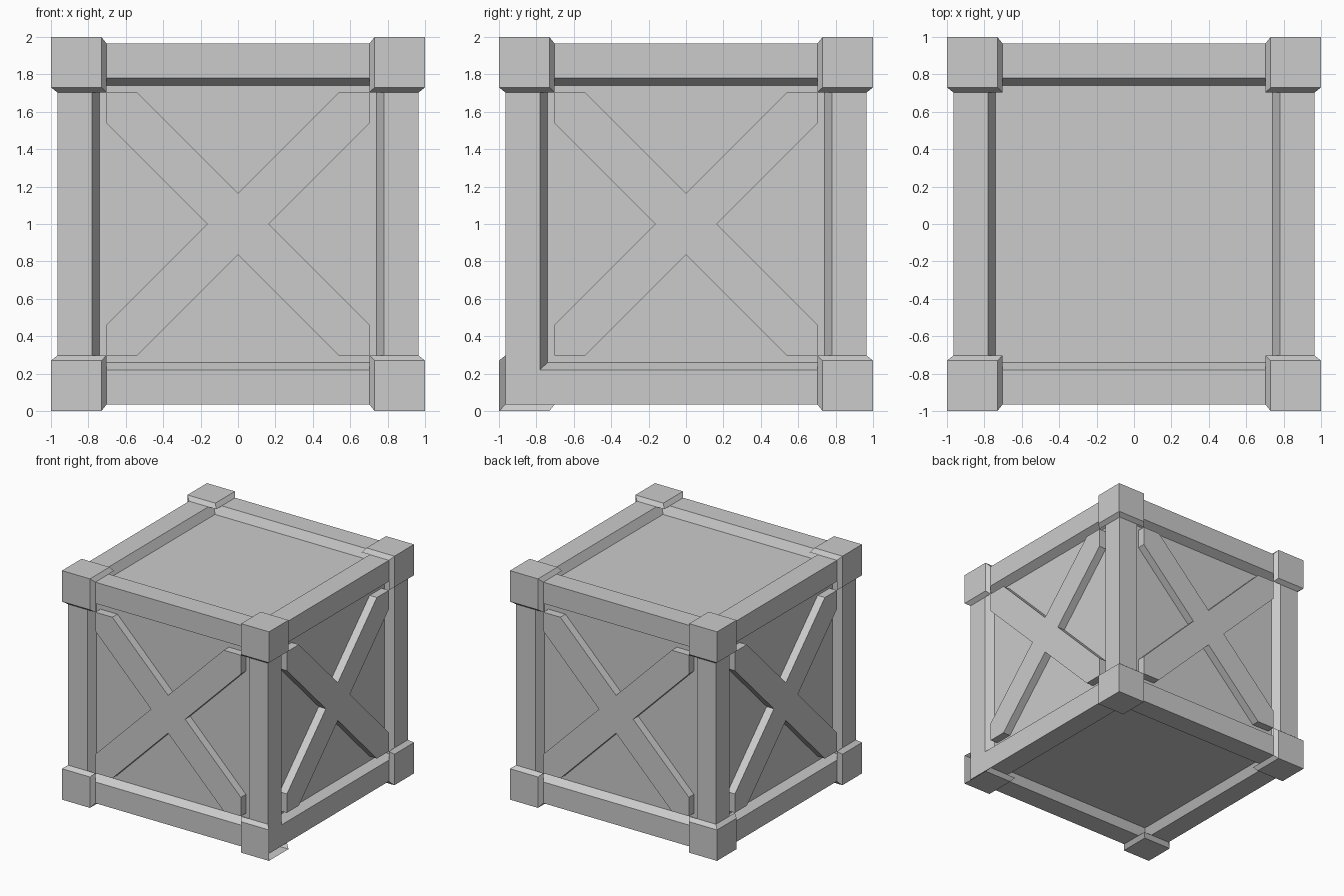
import bpy, bmesh
from math import pi
from itertools import product
from mathutils import Matrix, Vector

if "Cube" in bpy.data.objects:
    bpy.data.objects.remove(bpy.data.objects["Cube"])

F = 0.965      # frame surface
R = 0.703      # recess opening half-width
DEPTH = 0.07   # recess depth
CENTRE = Vector((0, 0, 1))


def add_object(name, bm):
    mesh = bpy.data.meshes.new(name)
    bm.to_mesh(mesh)
    bm.free()
    ob = bpy.data.objects.new(name, mesh)
    bpy.context.collection.objects.link(ob)
    ob.location = CENTRE
    return ob


# Crate frame: a cube with a sloped recess in every face
bm = bmesh.new()
bmesh.ops.create_cube(bm, size=2 * F)
panels = bm.faces[:]
bmesh.ops.inset_individual(bm, faces=panels, thickness=F - R)
bmesh.ops.inset_individual(bm, faces=panels, thickness=0.055, depth=-DEPTH)
add_object("crate_frame", bm)

# Cross brace: flat X flush with the frame, one on each upright side
bm = bmesh.new()
arm = 0.165
verts = []
for k in range(4):
    turn = Matrix.Rotation(k * pi / 2, 3, 'Y')
    for x, z in ((arm, 0), (R, arm - R), (R, -R), (R - arm, -R)):
        verts.append(bm.verts.new(turn @ Vector((x, -F, z))))
face = bm.faces.new(verts)
ext = bmesh.ops.extrude_face_region(bm, geom=[face], use_keep_orig=True)
bmesh.ops.translate(bm, vec=(0, DEPTH, 0),
                    verts=[g for g in ext["geom"] if isinstance(g, bmesh.types.BMVert)])
bmesh.ops.recalc_face_normals(bm, faces=bm.faces[:])
brace = add_object("front_cross_brace", bm)
for k, side in enumerate(("right", "back", "left"), 1):
    ob = bpy.data.objects.new(side + "_cross_brace", brace.data)
    ob.location = CENTRE
    ob.rotation_euler.z = k * pi / 2
    bpy.context.collection.objects.link(ob)


# Corner guard: three outer squares with sloped edges down to the frame
def corner_guard(sx, sy, sz):
    bm = bmesh.new()
    outer, inner = {}, {}
    for bits in product((0, 1), repeat=3):
        if any(bits):
            for ring, lo, hi in ((outer, 0.73, 1.0), (inner, R, F)):
                co = [s * (hi if b else lo) for s, b in zip((sx, sy, sz), bits)]
                ring[bits] = bm.verts.new(co)
    for a, b, c in (((1, 0, 0), (1, 1, 0), (1, 0, 1)),
                    ((0, 1, 0), (0, 1, 1), (1, 1, 0)),
                    ((0, 0, 1), (1, 0, 1), (0, 1, 1))):
        bm.faces.new([outer[a], outer[b], outer[1, 1, 1], outer[c]])
        bm.faces.new([outer[b], outer[a], inner[a], inner[b]])
        bm.faces.new([outer[a], outer[c], inner[c], inner[a]])
    if sx * sy * sz < 0:
        bmesh.ops.reverse_faces(bm, faces=bm.faces[:])
    # The lower front right guard is open on its right side
    if (sx, sy, sz) == (1, -1, -1):
        gone = [f for f in bm.faces if outer[1, 0, 0] in f.verts]
        bmesh.ops.delete(bm, geom=gone, context='FACES')
    name = "_".join(("corner_guard", "top" if sz > 0 else "bottom",
                     "back" if sy > 0 else "front", "right" if sx > 0 else "left"))
    add_object(name, bm)


for signs in product((-1, 1), repeat=3):
    corner_guard(*signs)
